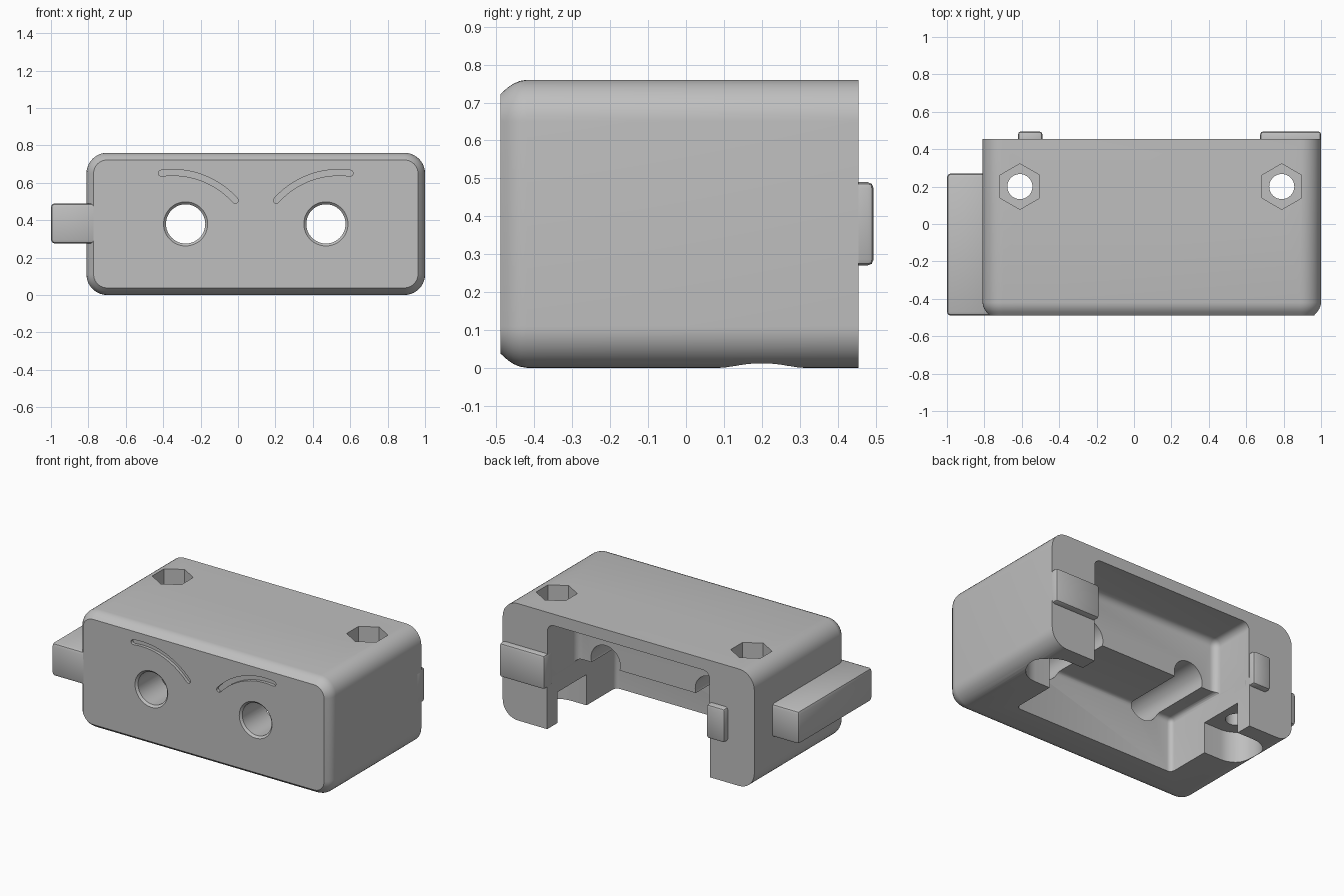
import bpy, bmesh
from math import pi, cos, sin, asin

if "Cube" in bpy.data.objects:
    bpy.data.objects.remove(bpy.data.objects["Cube"], do_unlink=True)

grey = bpy.data.materials.new("plain_grey")
grey.use_nodes = True
colour = (0.52, 0.52, 0.52, 1)
grey.diffuse_color = colour
grey.node_tree.nodes["Principled BSDF"].inputs["Base Color"].default_value = colour


def finish(name, bm):
    bmesh.ops.recalc_face_normals(bm, faces=bm.faces)
    mesh = bpy.data.meshes.new(name)
    bm.to_mesh(mesh)
    bm.free()
    mesh.materials.append(grey)
    ob = bpy.data.objects.new(name, mesh)
    bpy.context.scene.collection.objects.link(ob)
    return ob


def loft(name, rings):
    """Skin a closed solid through rings with equal point counts."""
    bm = bmesh.new()
    loops = [[bm.verts.new(p) for p in ring] for ring in rings]
    n = len(loops[0])
    for a, b in zip(loops, loops[1:]):
        for i in range(n):
            j = (i + 1) % n
            bm.faces.new((a[i], a[j], b[j], b[i]))
    bm.faces.new(loops[0])
    bm.faces.new(loops[-1])
    return finish(name, bm)


def box(name, x, y, z, bevel, segments):
    bm = bmesh.new()
    bmesh.ops.create_cube(bm, size=1)
    for v in bm.verts:
        v.co = [(lo + hi) / 2 + c * (hi - lo) for c, (lo, hi) in zip(v.co, (x, y, z))]
    bmesh.ops.bevel(bm, geom=bm.edges[:], offset=bevel, segments=segments,
                    profile=0.5, affect='EDGES')
    return finish(name, bm)


def arc(cx, cy, r, start, end, n):
    return [(cx + r * cos(start + (end - start) * i / n),
             cy + r * sin(start + (end - start) * i / n)) for i in range(n + 1)]


def circle(cx, cy, r, n=48, turn=0):
    return arc(cx, cy, r, turn, turn + 2 * pi, n)[:-1]


def along_z(name, outline, lo, hi):
    return loft(name, [[(x, y, z) for x, y in outline] for z in (lo, hi)])


def along_y(name, sections):
    return loft(name, [[(x, y, z) for x, z in outline] for y, outline in sections])


# Outer shell: rounded rectangle with a softened front rim
X0, X1, TOP, FRONT, BACK, RADIUS = -0.81, 1.0, 0.76, -0.49, 0.455, 0.11


def shell_outline(inset):
    r = RADIUS - inset
    corners = [(X1 - RADIUS, TOP - RADIUS), (X0 + RADIUS, TOP - RADIUS),
               (X0 + RADIUS, RADIUS), (X1 - RADIUS, RADIUS)]
    return [p for k, (x, z) in enumerate(corners)
            for p in arc(x, z, r, k * pi / 2, (k + 1) * pi / 2, 10)]


rim = [(FRONT, 0.038), (-0.47, 0.02), (-0.455, 0.01), (-0.438, 0.003), (-0.42, 0), (BACK, 0)]
shell = along_y("shell", [(y, shell_outline(inset)) for y, inset in rim])

# Stepped cavity, open at the back and underneath
cutters = [
    box("lower_cavity", (-0.49, 0.68), (-0.25, 0.7), (-0.2, 0.35), 0.03, 4),
    box("upper_cavity", (-0.488, 0.678), (0.155, 0.7), (0.2, 0.685), 0.045, 5),
]

# Eye holes with a chamfered front lip
for x in (-0.28, 0.47):
    cutters.append(along_y("eye_hole", [(y, circle(x, 0.38, r)) for y, r in
                                        ((-0.52, 0.148), (-0.477, 0.105), (0.3, 0.105))]))

# Engraved eyebrow grooves, mirrored about the midpoint of the eyes
R, W = 0.45, 0.016
a0, a1 = pi / 2 + asin(0.06 / R), pi / 2 - asin(0.335 / R)
brow = arc(-0.35, 0.205, R + W, a0, a1, 20)
ex, ez = -0.35 + R * cos(a1), 0.205 + R * sin(a1)
brow += arc(ex, ez, W, a1, a1 - pi, 6)[1:-1]
brow += arc(-0.35, 0.205, R - W, a1, a0, 20)
sx, sz = -0.35 + R * cos(a0), 0.205 + R * sin(a0)
brow += arc(sx, sz, W, a0 + pi, a0, 6)[1:-1]
for outline in (brow, [(0.19 - x, z) for x, z in brow]):
    cutters.append(along_y("eyebrow_groove", [(-0.55, outline), (-0.47, outline)]))

# Screw holes: hexagonal nut pocket above, open slot for the head below
for x, inward in ((-0.61, 1), (0.79, -1)):
    cutters.append(along_z("screw_hole", circle(x, 0.2, 0.067), 0.1, 0.9))
    cutters.append(along_z("nut_pocket", circle(x, 0.2, 0.122, 6, pi / 2), 0.5, 0.9))
    slot = [(x + inward * px, 0.2 + py) for px, py in
            arc(0, 0, 0.15, pi / 2, 3 * pi / 2, 24) + [(0.25, -0.15), (0.25, 0.15)]]
    cutters.append(along_z("head_slot", slot, -0.1, 0.2))

for cutter in cutters:
    cutter.hide_render = True
    mod = shell.modifiers.new(cutter.name, 'BOOLEAN')
    mod.operation = 'DIFFERENCE'
    mod.solver = 'EXACT'
    mod.object = cutter

# Bake the cuts and drop the helpers
graph = bpy.context.evaluated_depsgraph_get()
graph.update()
carved = bpy.data.meshes.new_from_object(shell.evaluated_get(graph))
shell.modifiers.clear()
shell.data = carved
for cutter in cutters:
    bpy.data.objects.remove(cutter, do_unlink=True)

# Side arm and rear locating tabs
parts = [
    shell,
    box("side_arm", (-1.0, -0.75), (FRONT, 0.27), (0.275, 0.49), 0.02, 2),
    box("small_rear_tab", (-0.62, -0.49), (0.4, 0.495), (0.27, 0.49), 0.016, 2),
    box("large_rear_tab", (0.675, 1.0), (0.4, 0.495), (0.27, 0.49), 0.016, 2),
]

bpy.ops.object.select_all(action='DESELECT')
for part in parts:
    part.select_set(True)
bpy.context.view_layer.objects.active = shell
bpy.ops.object.shade_smooth_by_angle(angle=pi / 6)
